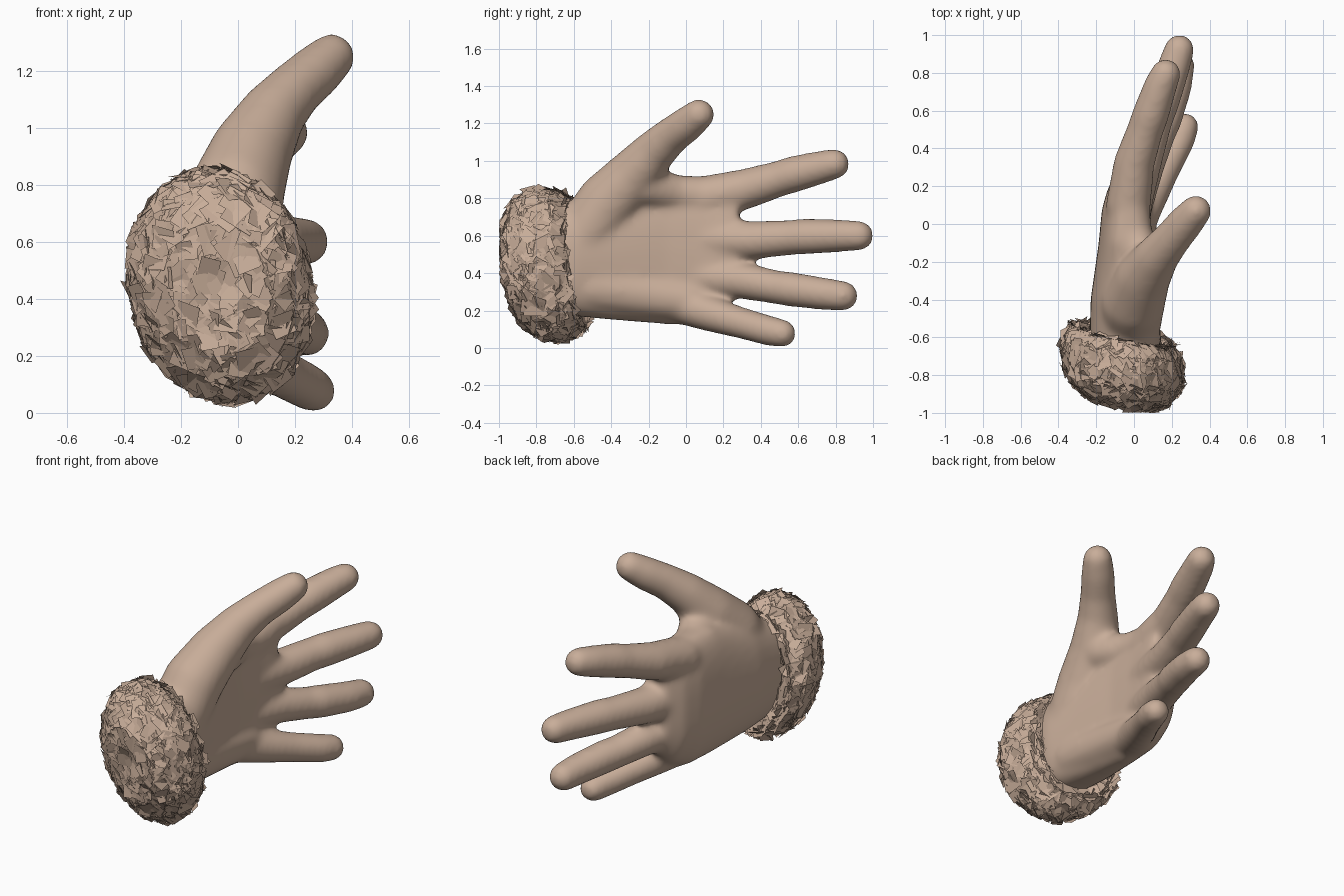
import bpy, bmesh, math, random
from mathutils import Vector, Matrix

random.seed(4)
if "Cube" in bpy.data.objects:
    bpy.data.objects.remove(bpy.data.objects["Cube"], do_unlink=True)

skin = bpy.data.materials.new("warm tan")
skin.use_nodes = True
TAN = (0.58, 0.42, 0.32, 1)
skin.diffuse_color = TAN
skin.node_tree.nodes["Principled BSDF"].inputs["Base Color"].default_value = TAN


def make_object(name, bm):
    mesh = bpy.data.meshes.new(name)
    for f in bm.faces:
        f.smooth = True
    bm.to_mesh(mesh)
    bm.free()
    mesh.materials.append(skin)
    obj = bpy.data.objects.new(name, mesh)
    bpy.context.collection.objects.link(obj)
    return obj


def add_limb(bm, joints):
    """Chain of rounded segments through (x, y, z, radius) joints."""
    for a, b in zip(joints, joints[1:]):
        part = bmesh.new()
        for x, y, z, r in (a, b):
            bmesh.ops.create_icosphere(part, subdivisions=3, radius=r + 0.005,
                                       matrix=Matrix.Translation((x, y, z)))
        hull = bmesh.ops.convex_hull(part, input=part.verts[:])
        inside = [v for v in hull["geom_interior"] if isinstance(v, bmesh.types.BMVert)]
        bmesh.ops.delete(part, geom=inside, context='VERTS')
        temp = bpy.data.meshes.new("limb_part")
        part.to_mesh(temp)
        part.free()
        bm.from_mesh(temp)
        bpy.data.meshes.remove(temp)


def add_palm(bm, sections, n=32):
    """Loft of rounded sections (y, x centre, z centre, x radius, z radius)."""
    rings = []
    for y, xc, zc, rx, rz in sections:
        ring = []
        for i in range(n):
            a = math.tau * i / n
            c, s = math.cos(a), math.sin(a)
            z = zc + rz * math.copysign(abs(s) ** 0.85, s)
            cup = 0.4 * max(0, 0.42 - z) ** 2
            ring.append(bm.verts.new((xc + rx * math.copysign(abs(c) ** 0.8, c) + cup, y, z)))
        rings.append(ring)
    for p, q in zip(rings, rings[1:]):
        for i in range(n):
            j = (i + 1) % n
            bm.faces.new((p[i], p[j], q[j], q[i]))
    bm.faces.new(rings[0][::-1])
    bm.faces.new(rings[-1])


# Hand: palm, finger chains and thumb fused into one skin
hand = bmesh.new()
add_palm(hand, [
    (-0.78, -0.05, 0.47, 0.17, 0.26),
    (-0.6, -0.045, 0.48, 0.19, 0.31),
    (-0.4, -0.055, 0.5, 0.175, 0.35),
    (-0.1, -0.05, 0.525, 0.137, 0.4),
    (0.08, -0.04, 0.52, 0.13, 0.395),
    (0.2, -0.018, 0.53, 0.117, 0.35),
    (0.28, 0.015, 0.56, 0.085, 0.28),
])
bmesh.ops.recalc_face_normals(hand, faces=hand.faces[:])
limbs = {
    "index": [(-0.03, 0.1, 0.8, 0.115), (0, 0.32, 0.85, 0.104), (0.06, 0.5, 0.905, 0.092),
              (0.085, 0.57, 0.927, 0.094), (0.14, 0.73, 0.968, 0.084), (0.168, 0.795, 0.983, 0.076)],
    "middle": [(-0.02, 0.1, 0.58, 0.11), (0.05, 0.35, 0.575, 0.099), (0.11, 0.55, 0.59, 0.09),
               (0.14, 0.63, 0.595, 0.092), (0.21, 0.83, 0.6, 0.083), (0.24, 0.924, 0.6, 0.076)],
    "ring": [(-0.01, 0.08, 0.38, 0.1), (0.06, 0.3, 0.36, 0.094), (0.13, 0.48, 0.325, 0.086),
             (0.16, 0.55, 0.315, 0.089), (0.22, 0.73, 0.29, 0.083), (0.242, 0.84, 0.278, 0.076)],
    "little": [(0, -0.02, 0.23, 0.1), (0.07, 0.12, 0.185, 0.092), (0.16, 0.29, 0.135, 0.08),
               (0.24, 0.44, 0.093, 0.077), (0.268, 0.515, 0.077, 0.071)],
    "thumb": [(-0.03, -0.55, 0.58, 0.165), (-0.005, -0.42, 0.77, 0.165), (0.045, -0.29, 0.91, 0.142),
              (0.12, -0.175, 1.045, 0.112), (0.195, -0.085, 1.13, 0.096), (0.27, 0.005, 1.195, 0.091),
              (0.328, 0.07, 1.248, 0.079)],
    "heel pad": [(0, -0.5, 0.32, 0.13), (0, -0.2, 0.28, 0.12), (0.01, 0.02, 0.25, 0.105)],
    "thumb web": [(0.05, -0.22, 0.87, 0.11), (0, -0.05, 0.825, 0.093), (-0.03, 0.12, 0.81, 0.105)],
}
for joints in limbs.values():
    add_limb(hand, joints)
hand_obj = make_object("hand", hand)
remesh = hand_obj.modifiers.new("fuse", 'REMESH')
remesh.mode = 'VOXEL'
remesh.voxel_size = 0.016
remesh.use_smooth_shade = True
relax = hand_obj.modifiers.new("relax", 'SMOOTH')
relax.factor = 0.5
relax.iterations = 20

# Cuff: a squashed, leaning ring with a closed front and a hollow around the wrist
profile = [(0.02, -0.925), (0.3, -0.935), (0.6, -0.93), (0.82, -0.88), (0.96, -0.81),
           (1, -0.74), (0.97, -0.66), (0.85, -0.6), (0.72, -0.61), (0.6, -0.69), (0.45, -0.75)]
cuff = bmesh.new()
N = 36
rings = []
for r, y in profile:
    ring = []
    for i in range(N):
        a = math.tau * i / N
        dx, dz = 0.305 * r * math.cos(a), 0.395 * r * math.sin(a)
        ring.append(cuff.verts.new((dx - 0.062 - 0.08 * dz, y - 0.22 * dx - 0.1 * dz, dz + 0.445)))
    rings.append(ring)
for p, q in zip(rings, rings[1:]):
    for i in range(N):
        j = (i + 1) % N
        cuff.faces.new((p[i], p[j], q[j], q[i]))
cuff.faces.new(rings[0])
bmesh.ops.recalc_face_normals(cuff, faces=cuff.faces[:])
cuff.normal_update()
if cuff.faces[0].normal.y > 0:
    bmesh.ops.reverse_faces(cuff, faces=cuff.faces[:])
    cuff.normal_update()

# Fur: flat overlapping tufts scattered over the cuff, each tilted a little at random
fur = bmesh.new()
areas = [f.calc_area() for f in cuff.faces]
for face in random.choices(cuff.faces[:], weights=areas, k=1300):
    mix = [random.random() for v in face.verts]
    spot = sum((v.co * w for v, w in zip(face.verts, mix)), Vector()) / sum(mix)
    tilt = Vector([random.gauss(0, 0.15) for k in range(3)])
    normal = (face.normal + tilt).normalized()
    side = normal.cross(Vector([random.uniform(-1, 1) for k in range(3)])).normalized()
    up = normal.cross(side)
    side *= random.uniform(0.03, 0.045)
    up *= random.uniform(0.045, 0.065)
    spot += face.normal * random.uniform(0.003, 0.018)
    fur.faces.new([fur.verts.new(spot + side * s + up * t)
                   for s, t in ((-1, -1), (1, -1), (1, 1), (-1, 1))])
for v in fur.verts:
    v.co.z = max(v.co.z, 0)
    v.co.y = max(v.co.y, -1)
make_object("cuff", cuff)
make_object("cuff_fur", fur)
